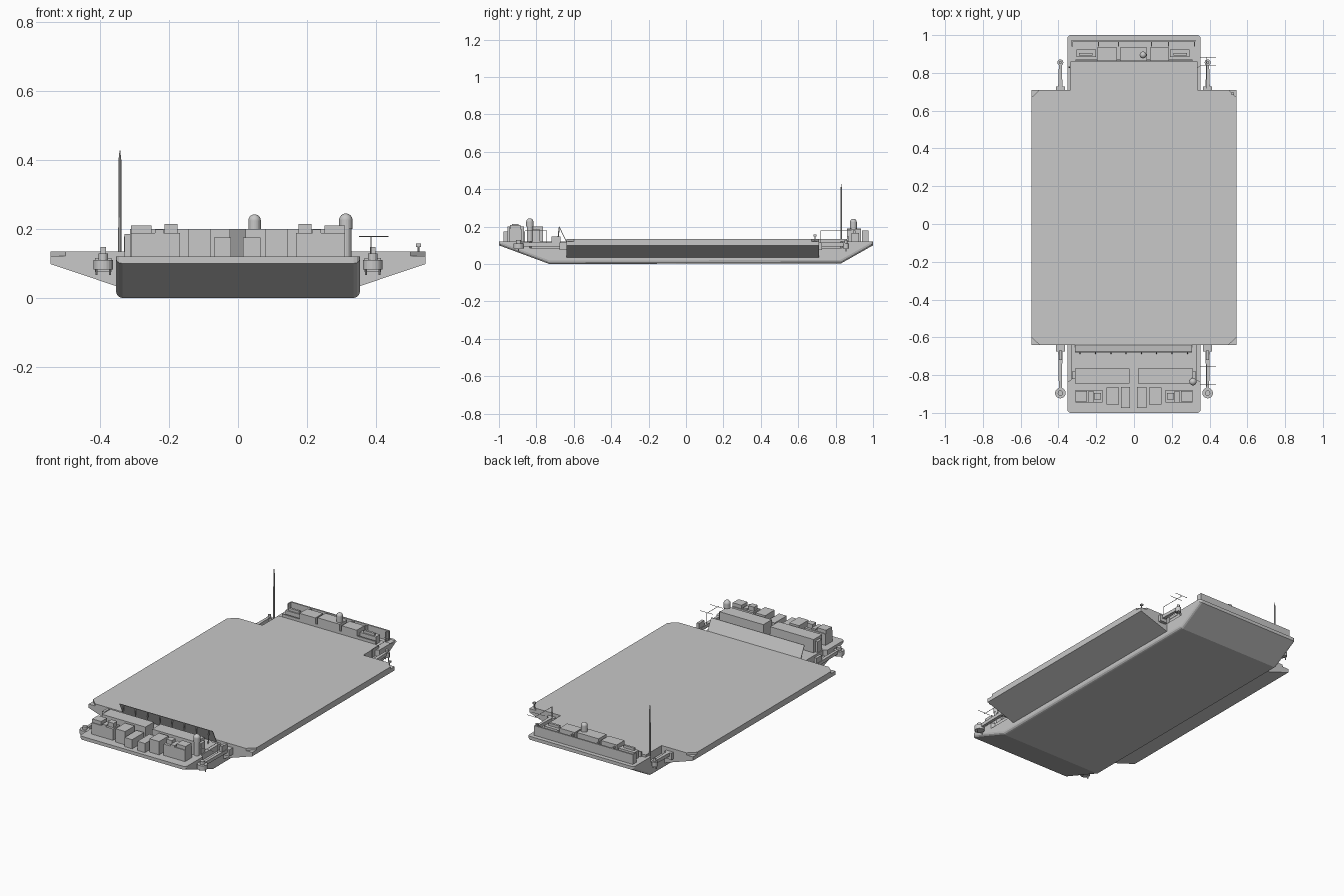
import bpy, bmesh, math
from mathutils import Vector

if "Cube" in bpy.data.objects:
    bpy.data.objects.remove(bpy.data.objects["Cube"])

grey = bpy.data.materials.new("barge grey")
grey.diffuse_color = (0.58, 0.58, 0.58, 1)
grey.use_nodes = True
grey.node_tree.nodes["Principled BSDF"].inputs["Base Color"].default_value = grey.diffuse_color


def finish(name, bm):
    bmesh.ops.recalc_face_normals(bm, faces=bm.faces)
    me = bpy.data.meshes.new(name)
    bm.to_mesh(me)
    bm.free()
    ob = bpy.data.objects.new(name, me)
    bpy.context.collection.objects.link(ob)
    me.materials.append(grey)
    return ob


def prism(name, pts, axis, lo, hi, bevel=None):
    """Extrude a 2D profile along x, y or z."""
    def at(p, t):
        return {"x": (t, p[0], p[1]), "y": (p[0], t, p[1]), "z": (p[0], p[1], t)}[axis]
    bm = bmesh.new()
    a = [bm.verts.new(at(p, lo)) for p in pts]
    b = [bm.verts.new(at(p, hi)) for p in pts]
    bm.faces.new(a)
    bm.faces.new(b)
    for i in range(len(pts)):
        j = (i + 1) % len(pts)
        bm.faces.new((a[i], a[j], b[j], b[i]))
    if bevel:
        edges = [e for e in bm.edges if bevel(*[v.co for v in e.verts])]
        bmesh.ops.bevel(bm, geom=edges, offset=0.018, segments=3, profile=0.5,
                        affect='EDGES', clamp_overlap=True)
    return finish(name, bm)


def box(name, x0, x1, y0, y1, z0, z1):
    return prism(name, [(x0, y0), (x1, y0), (x1, y1), (x0, y1)], "z", z0, z1)


def rod(name, p, q, r, r2=None, n=8):
    p, q = Vector(p), Vector(q)
    d = q - p
    bm = bmesh.new()
    bmesh.ops.create_cone(bm, cap_ends=True, segments=n, radius1=r,
                          radius2=r if r2 is None else r2, depth=d.length)
    bmesh.ops.transform(bm, verts=bm.verts, matrix=d.to_track_quat('Z', 'Y').to_matrix().to_4x4())
    bmesh.ops.translate(bm, verts=bm.verts, vec=(p + q) / 2)
    return finish(name, bm)


def smooth(ob):
    for p in ob.data.polygons:
        p.use_smooth = True


def dome(name, x, y, z, r, h):
    rod(name + "_base", (x, y, z), (x, y, z + h), r, n=20)
    bm = bmesh.new()
    bmesh.ops.create_uvsphere(bm, u_segments=20, v_segments=12, radius=r)
    bmesh.ops.translate(bm, verts=bm.verts, vec=(x, y, z + h))
    smooth(finish(name, bm))


# Hull with raked ends and rounded corners
hull = prism("hull", [(-1, .10), (-1, .12), (1, .12), (1, .10), (.83, .004), (-.73, .0)],
             "x", -.353, .353,
             lambda a, b: abs(a.x - b.x) < .01 and not (a.z > .11 and b.z > .11))
# Shallow side recesses near the thrusters
for s in (-1, 1):
    for y0, y1 in ((-.84, -.64), (.71, .84)):
        e = .02 if y0 < 0 else -.02
        x_in, x_out = s * .333, s * .40
        pts = [(x_out, y0 - .02), (x_in, y0 + .015), (x_in, y1), (x_out, y1)] if y0 < 0 else \
              [(x_out, y0), (x_in, y0), (x_in, y1 - .015), (x_out, y1 + .02)]
        cut = prism("recess_cutter", pts, "z", .085, .2)
        cut.hide_render = True
        cut.hide_viewport = False
        m = hull.modifiers.new("recess", 'BOOLEAN')
        m.operation, m.object, m.solver = 'DIFFERENCE', cut, 'EXACT'
bpy.context.view_layer.objects.active = hull
hull.select_set(True)
for m in list(hull.modifiers):
    bpy.ops.object.modifier_apply(modifier=m.name)
for ob in [o for o in bpy.data.objects if o.name.startswith("recess_cutter")]:
    bpy.data.objects.remove(ob)

# Side wings and landing deck
for s in (-1, 1):
    prism("wing", [(s * .34, .03), (s * .355, .035), (s * .543, .098), (s * .543, .121), (s * .34, .121)],
          "y", -.64, .71)
half = [(.50, -.64), (.543, -.60), (.543, .67), (.50, .71), (.335, .71), (.335, .86)]
prism("landing_deck", half + [(-x, y) for x, y in reversed(half)], "z", .118, .134)

# Thrusters on arms
for s in (-1, 1):
    x = s * .39
    for tag, y0, y1, r in (("front", -.64, -.895, .028), ("rear", .71, .855, .016)):
        d = 1 if y1 > 0 else -1
        box(tag + "_thruster_mount", x - .024, x + .024, y0 if d > 0 else y0 - .035,
            y0 + .018 if d > 0 else y0, .075, .115)
        w = .012
        prism(tag + "_thruster_arm", [(x - w, y0), (x + w, y0), (x + w * .6, y1), (x - w * .6, y1)],
              "z", .095, .115)
        rod(tag + "_thruster_hub", (x, y1, .082), (x, y1, .11), r, n=20)
        rod(tag + "_thruster_motor", (x, y1, .10), (x, y1, .128), r * .5, n=12)
        for k in (-1, 1):
            rod(tag + "_thruster_leg", (x + k * r * .7, y1, .066), (x + k * r * .7, y1, .085), .003)
    box("thruster_winch", x - .008, x + .008, -.72, -.67, .11, .147)

# Leaning blast wall with braces
prism("blast_wall", [(-.642, .12), (-.638, .12), (-.676, .2), (-.680, .2)], "x", -.312, .307)
for i in range(8):
    x = -.285 + i * .081
    rod("wall_brace", (x, -.678, .195), (x, -.686, .12), .003, n=6)

# Front containers, generators and cabinets: x range, y range, top height
front = [(-.312, -.023, -.845, -.765, .2), (.022, .312, -.845, -.765, .2),
         (-.145, -.08, -.955, -.865, .2), (.08, .145, -.955, -.865, .2),
         (-.07, -.02, -.975, -.862, .175), (.015, .065, -.975, -.862, .175)]
for x0, x1, y0, y1, z in front:
    box("front_container", x0, x1, y0, y1, .118, z)
for s in (-1, 1):
    def mbox(name, a, b, *r):
        box(name, min(s * a, s * b), max(s * a, s * b), *r)
    mbox("generator", .168, .31, -.945, -.88, .118, .188)
    mbox("generator_vent", .25, .31, -.94, -.885, .188, .209)
    mbox("generator_exhaust", .215, .24, -.945, -.885, .188, .198)
    mbox("generator_hatch", .175, .213, -.93, -.895, .188, .214)
    mbox("front_locker", .312, .328, -.82, -.78, .118, .185)
rod("front_dome_post", (.312, -.835, .12), (.312, -.835, .205), .016, n=12)
dome("front_dome", .312, -.835, .2, .0195, .025)

# Rear bulwark, ribs and containers
box("rear_bulwark", -.33, .325, .966, .975, .118, .178)
for x in (-.33, -.19, -.085, .09, .18, .318):
    box("bulwark_rib", x, x + .006, .94, .97, .118, .178)
for x0, x1, y0, y1, z in [(-.075, .07, .862, .935, .19), (-.195, -.09, .862, .935, .185),
                          (.085, .185, .862, .935, .185), (-.305, -.2, .885, .925, .165),
                          (.19, .295, .885, .925, .165)]:
    box("rear_container", x0, x1, y0, y1, .118, z)
for x in (-.255, .245):
    box("rear_vent", x - .035, x + .035, .892, .905, .165, .18)
box("rear_platform", -.31, .31, .862, .87, .118, .15)
dome("rear_dome", .048, .895, .185, .018, .039)

# Mast, corner camera and antenna frames on the right side
rod("mast", (-.342, .83, .118), (-.342, .83, .40), .005, .004)
rod("mast_tip", (-.342, .83, .40), (-.342, .83, .427), .004, .001)
rod("camera_post", (.522, .69, .118), (.522, .69, .15), .003)
box("corner_camera", .516, .53, .683, .697, .148, .157)
for y0, y1, rods in ((.72, .885, (.84, .883)), (-.745, -.86, (-.755, -.85))):
    rod("antenna_boom", (.385, y0, .178), (.385, y1, .178), .0015, n=6)
    rod("antenna_post", (.385, y0, .10), (.385, y0, .179), .0018, n=6)
    for y in rods:
        rod("antenna_rod", (.35, y, .178), (.435, y, .178), .0015, n=6)
